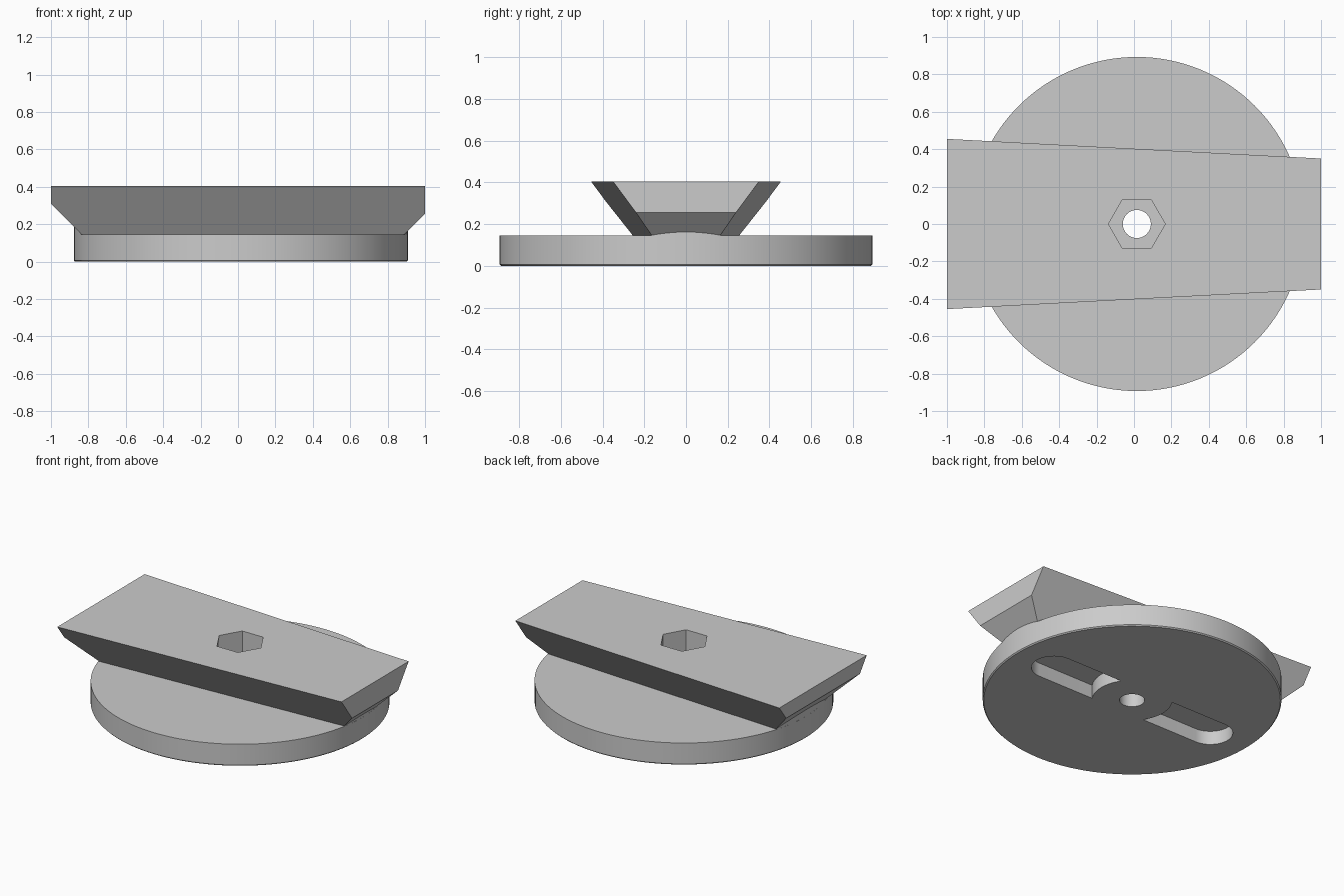
import bpy
from math import sin, cos, pi, asin, radians

cube = bpy.data.objects.get("Cube")
if cube:
    bpy.data.objects.remove(cube, do_unlink=True)

CX = 0.015            # axis of the disc, bolt hole and nut pocket
DISC_R, DISC_TOP, BAR_TOP = 0.893, 0.145, 0.405

grey = bpy.data.materials.new("plain grey")
grey.use_nodes = True
grey.diffuse_color = (0.6, 0.6, 0.6, 1)
grey.node_tree.nodes["Principled BSDF"].inputs["Base Color"].default_value = (0.6, 0.6, 0.6, 1)


def loft(name, rings):
    """Closed solid through matching rings of points."""
    n = len(rings[0])
    verts = [p for ring in rings for p in ring]
    faces = [tuple(reversed(range(n))), tuple(range(len(verts) - n, len(verts)))]
    for k in range(len(rings) - 1):
        for i in range(n):
            j = (i + 1) % n
            faces.append((k * n + i, k * n + j, k * n + n + j, k * n + n + i))
    mesh = bpy.data.meshes.new(name)
    mesh.from_pydata(verts, [], faces)
    mesh.materials.append(grey)
    obj = bpy.data.objects.new(name, mesh)
    bpy.context.collection.objects.link(obj)
    return obj


def arc(r, start, end, n, x=0.0):
    return [(x + r * cos(start + (end - start) * i / n),
             r * sin(start + (end - start) * i / n)) for i in range(n + 1)]


def circle(r, z, n):
    return [(x, y, z) for x, y in arc(r, 0, 2 * pi, n, CX)[:-1]]


def cylinder(name, r, z0, z1, n):
    return loft(name, [circle(r, z0, n), circle(r, z1, n)])


def dovetail(name, profile, inset=0.0):
    """Side profile (x, z) spread to the tapering, undercut width of the bar."""
    def half(x, z):
        return 0.4025 - 0.0525 * x - 0.74 * (BAR_TOP - z) - inset
    return loft(name, [[(x, s * half(x, z), z) for x, z in profile] for s in (1, -1)])


def boolean(target, tool, operation):
    mod = target.modifiers.new(operation.lower(), "BOOLEAN")
    mod.object, mod.operation, mod.solver = tool, operation, "EXACT"
    bpy.context.view_layer.objects.active = target
    bpy.ops.object.modifier_apply(modifier=mod.name)
    bpy.data.objects.remove(tool, do_unlink=True)


# Round base with a fine chamfer at the bottom edge
base = loft("dovetail_plate", [circle(DISC_R - 0.007, 0, 128),
                               circle(DISC_R, 0.007, 128),
                               circle(DISC_R, DISC_TOP, 128)])

# Tapered bar with sloped undersides at both ends, sunk into the base
bar = dovetail("bar", [(-1, BAR_TOP), (-1, 0.31), (-0.79, 0.1),
                       (0.845, 0.1), (1, 0.255), (1, BAR_TOP)])

# Base wall carried up to the sloped ends of the bar
fill = dovetail("fill", [(-0.97, 0.26), (-0.97, 0.1), (0.97, 0.1), (0.97, 0.26)], 0.0004)
boolean(fill, cylinder("fill_limit", DISC_R - 0.0004, 0.05, 0.35, 128), "INTERSECT")

boolean(base, bar, "UNION")
boolean(base, fill, "UNION")

# Bolt hole and hexagonal nut pocket
boolean(base, cylinder("hole_cutter", 0.075, -0.1, 0.6, 48), "DIFFERENCE")
boolean(base, cylinder("nut_cutter", 0.152, 0.2, 0.6, 6), "DIFFERENCE")

# Two round-ended slots underneath, curving around a central boss
SLOT_HALF, BOSS_R, SLOT_X = 0.135, 0.24, 0.61
a = asin(SLOT_HALF / BOSS_R)
outline = arc(SLOT_HALF, -pi / 2, pi / 2, 24, SLOT_X) + arc(BOSS_R, a, -a, 16)
for side in (1, -1):
    points = outline if side > 0 else [(-x, y) for x, y in reversed(outline)]
    slot = loft("slot_cutter", [[(CX + x, y, z) for x, y in points] for z in (-0.1, 0.09)])
    boolean(base, slot, "DIFFERENCE")

# Smooth the round walls, keep the edges crisp
bpy.ops.object.select_all(action="DESELECT")
base.select_set(True)
bpy.context.view_layer.objects.active = base
bpy.ops.object.shade_smooth_by_angle(angle=radians(25))
